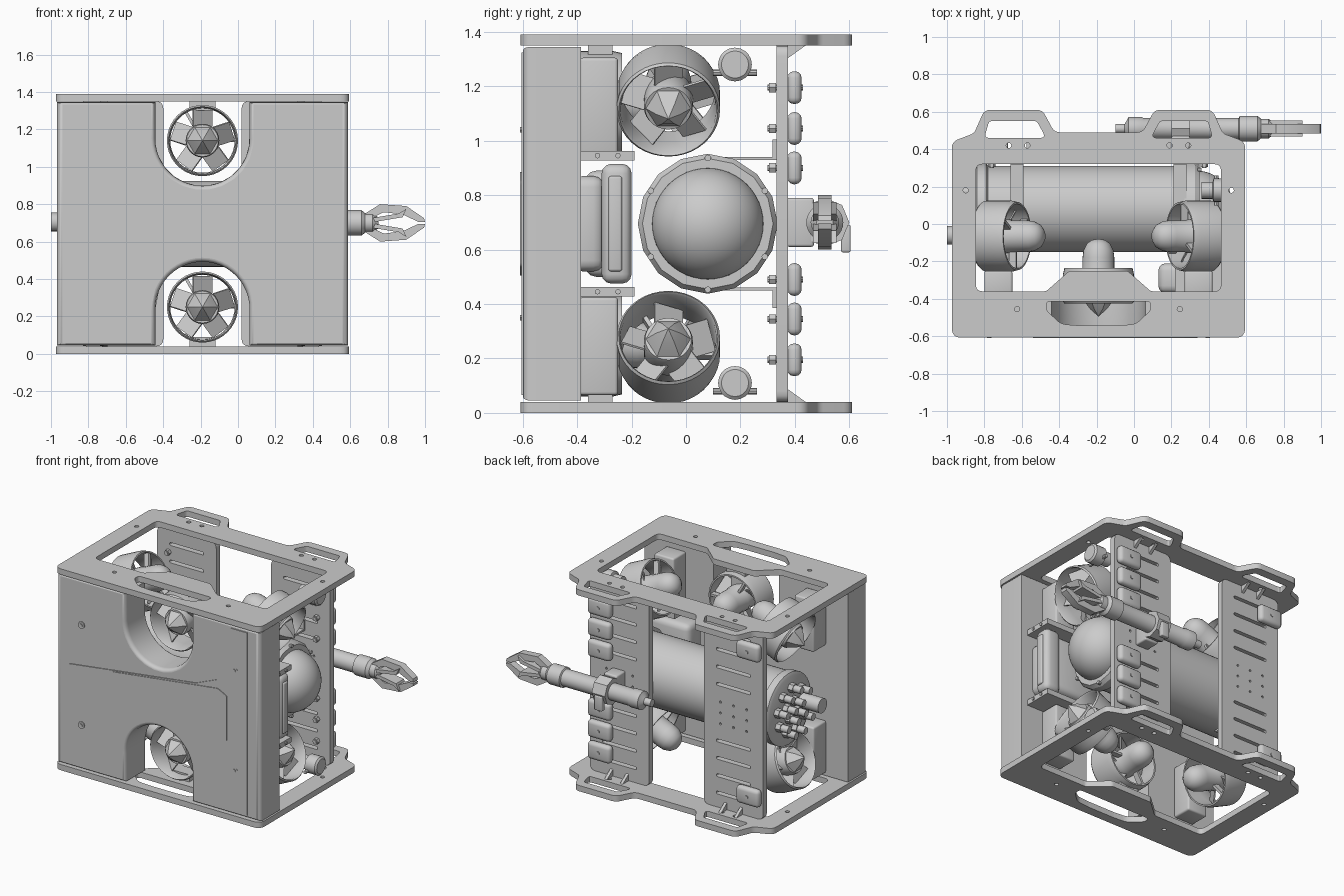
import bpy, bmesh
from math import sin, cos, pi, radians, tan
from mathutils import Matrix, Vector

if "Cube" in bpy.data.objects:
    bpy.data.objects.remove(bpy.data.objects["Cube"])

CX, H = -0.19, 1.39              # mirror centre in x, total height
UPRIGHT = Matrix.Rotation(pi / 2, 4, 'X')


def finish(name, bm, mat=Matrix(), angle=32):
    bmesh.ops.transform(bm, matrix=mat, verts=bm.verts)
    bmesh.ops.recalc_face_normals(bm, faces=bm.faces)
    me = bpy.data.meshes.new(name)
    bm.to_mesh(me)
    bm.free()
    ob = bpy.data.objects.new(name, me)
    bpy.context.collection.objects.link(ob)
    bpy.ops.object.select_all(action='DESELECT')
    ob.select_set(True)
    bpy.context.view_layer.objects.active = ob
    bpy.ops.object.shade_smooth_by_angle(angle=radians(angle))
    return ob


def place(loc, direction):
    return Matrix.Translation(loc) @ Vector(direction).to_track_quat('Z', 'Y').to_matrix().to_4x4()


def box(name, lo, hi, bevel=0.0, mat=Matrix(), seg=3):
    bm = bmesh.new()
    lo, hi = Vector(lo), Vector(hi)
    bmesh.ops.create_cube(bm, size=1)
    for v in bm.verts:
        v.co = Vector(v.co[i] * (hi - lo)[i] + (lo + hi)[i] / 2 for i in range(3))
    if bevel:
        bmesh.ops.bevel(bm, geom=bm.edges[:], offset=bevel, segments=seg, profile=0.5, affect='EDGES')
    return finish(name, bm, mat)


def lathe(name, prof, mat, seg=32, closed=False):
    """Revolve (radius, height) points about local z."""
    bm = bmesh.new()
    rings = [[bm.verts.new((r * cos(2 * pi * i / seg), r * sin(2 * pi * i / seg), z)) for i in range(seg)]
             for r, z in prof]
    pairs = list(zip(rings, rings[1:])) + ([(rings[-1], rings[0])] if closed else [])
    for a, b in pairs:
        for i in range(seg):
            j = (i + 1) % seg
            bm.faces.new((a[i], a[j], b[j], b[i]))
    bmesh.ops.remove_doubles(bm, verts=bm.verts, dist=1e-5)
    return finish(name, bm, mat)


def rod(name, loc, direction, r, length, seg=20):
    return lathe(name, [(0, 0), (r, 0), (r, length), (0, length)], place(loc, direction), seg)


def rounded(pts, r, n=4):
    """Round the corners of a closed 2D outline."""
    out = []
    for i, p in enumerate(pts):
        p = Vector(p)
        a, b = Vector(pts[i - 1]) - p, Vector(pts[(i + 1) % len(pts)]) - p
        d = min(r / max(tan(a.angle(b) / 2), 0.2), a.length * .45, b.length * .45)
        p0, p1 = p + a.normalized() * d, p + b.normalized() * d
        for k in range(n + 1):
            t = k / n
            out.append(p0 * (1 - t) ** 2 + p * 2 * t * (1 - t) + p1 * t * t)
    return out


def circle(x, y, r, n=12):
    return [(x + r * cos(2 * pi * i / n), y + r * sin(2 * pi * i / n)) for i in range(n)]


def plate(name, outlines, thick, mat):
    """Flat plate: first outline is the edge, the others are holes."""
    cu = bpy.data.curves.new(name, 'CURVE')
    cu.dimensions, cu.fill_mode, cu.extrude = '2D', 'BOTH', thick / 2
    for pts in outlines:
        sp = cu.splines.new('POLY')
        sp.points.add(len(pts) - 1)
        for q, p in zip(sp.points, pts):
            q.co = (p[0], p[1], 0, 1)
        sp.use_cyclic_u = True
    tmp = bpy.data.objects.new(name + "_curve", cu)
    bpy.context.collection.objects.link(tmp)
    me = bpy.data.meshes.new_from_object(tmp.evaluated_get(bpy.context.evaluated_depsgraph_get()))
    bpy.data.objects.remove(tmp)
    bm = bmesh.new()
    bm.from_mesh(me)
    bmesh.ops.remove_doubles(bm, verts=bm.verts, dist=1e-5)
    return finish(name, bm, mat)


def both(half):
    """Complete an outline symmetric about x = CX (offsets from centre)."""
    return [(CX + x, y) for x, y in half] + [(CX - x, y) for x, y in reversed(half)]


# top and bottom frame plates with carry handles
edge = rounded(both([(.235, .49), (.30, .61), (.61, .61), (.665, .485), (.784, .44), (.784, -.608)]), .05)
window = rounded(both([(.655, .32), (.655, -.36), (.28, -.36), (.155, -.25)]), .035)
slot = rounded(both([(.278, -.414), (.28, -.46), (.2, -.535), (.1, -.543)]), .09, 6)
grips = [rounded([(CX + s * x, y) for x, y in ((.33, .55), (.585, .55), (.61, .46), (.28, .46))], .02) for s in (1, -1)]
holes = [circle(CX + s * x, y, .014) for s in (1, -1) for x, y in ((.38, .42), (.48, .42), (.435, -.455), (.71, .18))]
for nm, z in (("bottom_frame", .02), ("top_frame", H - .02)):
    plate(nm, [edge, window, slot] + grips + holes, .04, Matrix.Translation((0, 0, z)))

# front cover block with rounded thruster cutouts
bm = bmesh.new()
layers = []
for k in range(8):
    a = min(k, 6) / 6 * pi / 2
    e = 1 - sin(a)
    y = -.598 + .03 * (1 - cos(a)) if k < 7 else -.385
    r, w, z0 = .252 + .022 * e, .778 - .03 * e, .045 + .012 * e
    low = [(CX - w, z0), (CX - r, z0)]
    low += [(CX + r * cos(pi - pi * i / 24), .24 + r * sin(pi * i / 24)) for i in range(25)]
    low += [(CX + r, z0), (CX + w, z0)]
    ring = low + [(x, H - z) for x, z in reversed(low)]
    layers.append([bm.verts.new((x, y, z)) for x, z in ring])
for a, b in zip(layers, layers[1:]):
    for i in range(len(a)):
        j = (i + 1) % len(a)
        bm.faces.new((a[i], a[j], b[j], b[i]))
caps = [bm.faces.new(layers[0]), bm.faces.new(layers[-1])]
for e in caps[0].edges:
    e.smooth = False
bmesh.ops.triangulate(bm, faces=caps)
finish("front_cover", bm)


def zsym(half):
    return half + [(x, H - z) for x, z in reversed(half)]


# shallow inlays and bolts on the cover
plate("cover_inlay", [zsym([(-.87, .75), (.10, .875), (.27, .945), (.37, 1.325), (.49, 1.325)])], .012,
      Matrix.Translation((0, -.598, 0)) @ UPRIGHT)
plate("cover_inner_inlay", [rounded(zsym([(-.54, .785), (.27, .885), (.34, .85)]), .02)], .012,
      Matrix.Translation((0, -.603, 0)) @ UPRIGHT)
for x in (-.775, .395):
    for z in (1.04, .35):
        rod("cover_bolt", (x, -.59, z), (0, -1, 0), .024, .015)
        rod("cover_bolt_head", (x, -.59, z), (0, -1, 0), .012, .019, 6)

# back plates with slots
for s in (-1, 1):
    c = CX + s * .435
    sl = [rounded([(c - .13, z - .01), (c + .13, z - .01), (c + .13, z + .01), (c - .13, z + .01)], .01)
          for z in (.14, .26, .38, .50, .89, 1.01, 1.13, 1.25)]
    dots = [circle(c + x, z, .008, 8) for x in (-.1, 0, .1) for z in (.62, .695, .77)]
    out = rounded([(c - .226, .04), (c + .226, .04), (c + .226, 1.35), (c - .226, 1.35)], .04)
    plate("back_plate", [out] + sl + dots, .042, Matrix.Translation((0, .354, 0)) @ UPRIGHT)
    # gussets and hull straps
    for x in (c - .06, c + .06):
        for up in (0, 1):
            tri = [(.37, .04), (.44, .04), (.37, .09)]
            m = Matrix.Translation((x, 0, 0)) @ Matrix.Rotation(pi / 2, 4, 'Z') @ UPRIGHT
            plate("gusset", [[(y, H - z if up else z) for y, z in tri]], .02, m)
    for z in (.455, .935):
        box("hull_strap", (c - .035, .08, z - .006), (c + .035, .335, z + .006))
        d = .07 if z > .7 else -.07
        box("strap_flange", (c - .035, .318, min(z, z + d)), (c + .035, .334, max(z, z + d)))

# ballast blocks on the back plates
for x, zs in ((.375, (.195, .345, .49, .90, 1.045, 1.195)), (-.76, (.195, 1.195))):
    for z in zs:
        box("ballast_block", (x - .088, .372, z - .06), (x + .088, .425, z + .06), .024)
        rod("ballast_bolt", (x, .30, z), (0, 1, 0), .012, .13, 10)
        rod("ballast_nut", (x, .305, z), (0, 1, 0), .02, .025, 6)

# pressure hull, flanges, dome
HY, HZ = .08, H / 2
X = place((0, HY, HZ), (1, 0, 0))
lathe("hull", [(0, -.82), (.23, -.82), (.23, .30), (0, .30)], X, 48)
lathe("rear_flange", [(0, -.85), (.225, -.85), (.245, -.84), (.245, -.79), (.23, -.78)], X, 32)
lathe("front_flange", [(.2, .27), (.257, .27), (.257, .325), (.24, .35), (.205, .35)], X, 16, True)
lathe("dome", [(.205 * cos(t * pi / 24), .335 + .2 * sin(t * pi / 24)) for t in range(13)], X, 48)
for i in range(6):
    a = pi / 2 + i * pi / 3
    rod("flange_bolt", (.34, HY + .242 * cos(a), HZ + .242 * sin(a)), (1, 0, 0), .012, .02, 8)
# rear connectors
rod("main_connector", (-.85, -.06, .705), (-1, 0, 0), .05, .15)
for r, n in ((.06, 4), (.15, 9)):
    for i in range(n):
        a = 2 * pi * (i + .3) / n
        y, z = HY + r * cos(a), HZ + r * sin(a)
        if abs(y + .06) > .06 or abs(z - .705) > .08:
            rod("penetrator", (-.85, y, z), (-1, 0, 0), .032, .035, 6)
            rod("connector", (-.87, y, z), (-1, 0, 0), .024, .07, 12)


# thruster: duct, motor, nose, blades, struts (nose along local +z)
def thruster(loc, direction):
    m = place(loc, direction)
    lathe("thruster_duct", [(.172, -.095), (.182, -.095), (.19, -.06), (.19, .085), (.182, .095),
                            (.176, .085), (.172, 0)], m, 40, True)
    lathe("thruster_motor", [(0, -.25), (.035, -.245), (.062, -.225), (.08, -.19), (.085, -.15), (.085, -.06),
                             (.09, -.05), (.09, .06), (.085, .075), (0, .075)], m, 28)
    lathe("thruster_nose", [(.086, .07), (.045, .125), (0, .165)], m, 6)
    for i in range(5):
        t = m @ Matrix.Rotation(2 * pi * (i + .25) / 5, 4, 'Z')
        box("propeller_blade", (.075, -.062, -.004), (.166, .062, .004), 0, t @ Matrix.Rotation(radians(35), 4, 'X'))
    for i in range(3):
        t = m @ Matrix.Rotation(2 * pi * i / 3, 4, 'Z')
        box("duct_strut", (.07, -.008, -.09), (.18, .008, -.05), 0, t)


for z, d in ((1.15, -1), (.24, 1)):
    thruster((CX, -.33, z - .01 * -d), (0, -1, 0))
    box("front_thruster_mount", (CX - .07, -.36, .04 if d > 0 else 1.30), (CX + .07, -.27, .09 if d > 0 else 1.35))
    for s in (-1, 1):
        thruster((CX + s * .52, -.065, z), (s * cos(radians(25)), 0, d * sin(radians(25))))
        c, zc = CX + s * .535, z + d * .015
        box("side_thruster_mount", (c - .075, -.39, zc - .19), (c + .075, -.25, zc + .17), .012)
    # work light
    lz = 1.28 if d < 0 else .11
    lathe("work_light", [(0, 0), (.045, 0), (.045, .06), (.062, .065), (.062, .14), (.05, .15), (0, .15)],
          place((.36, .18, lz), (1, 0, 0)), 20)
    rod("light_clamp", (.44, .10, lz - .03), (0, 1, 0), .012, .16, 8)
    # lamp brackets
    bz = .945 if d < 0 else .445
    box("lamp_bracket", (.22, -.385, bz - .018), (.54, -.19, bz + .018))
    for y in (-.325, -.25):
        rod("bracket_bolt", (.535, y, bz), (1, 0, 0), .01, .012, 8)

# side lamp
box("lamp_body", (.13, -.37, .50), (.46, -.21, .89), .04)
box("lamp_back", (.38, -.42, .52), (.50, -.30, .87), .04)
box("lamp_face", (.42, -.31, .475), (.54, -.20, .915), .035)
box("lamp_lens", (.53, -.285, .52), (.55, -.235, .87), .009)

# gripper arm
AY, AZ = .51, .70
lathe("arm_tube", [(0, -.1), (.025, -.1), (.025, -.05), (.05, -.035), (.062, -.03), (.062, .04), (.057, .05),
                   (.057, .56), (.068, .565), (.068, .66), (.052, .68), (.052, .72), (.03, .75), (0, .75)],
      place((0, AY, AZ), (1, 0, 0)), 28)
lathe("arm_clamp", [(.05, .2), (.09, .2), (.09, .3), (.05, .3)], place((0, AY, AZ), (1, 0, 0)), 8, True)
box("arm_clamp_base", (.2, .37, .61), (.3, .47, .79), .01)
box("arm_clamp_tab", (.22, .57, .59), (.28, .605, .69), .006)
jaw = [(.68, .75), (.76, .80), (.90, .79), (.995, .725), (1.0, .705), (.965, .705), (.88, .745), (.78, .757), (.69, .715)]
link = [(.68, .72), (.86, .75), (.90, .775), (.88, .73), (.70, .70)]
for up in (0, 1):
    for nm, pts, t in (("gripper_jaw", jaw, .05), ("gripper_link", link, .085)):
        plate(nm, [[(x, 2 * AZ - z if up else z) for x, z in pts]], t, Matrix.Translation((0, AY, 0)) @ UPRIGHT)
